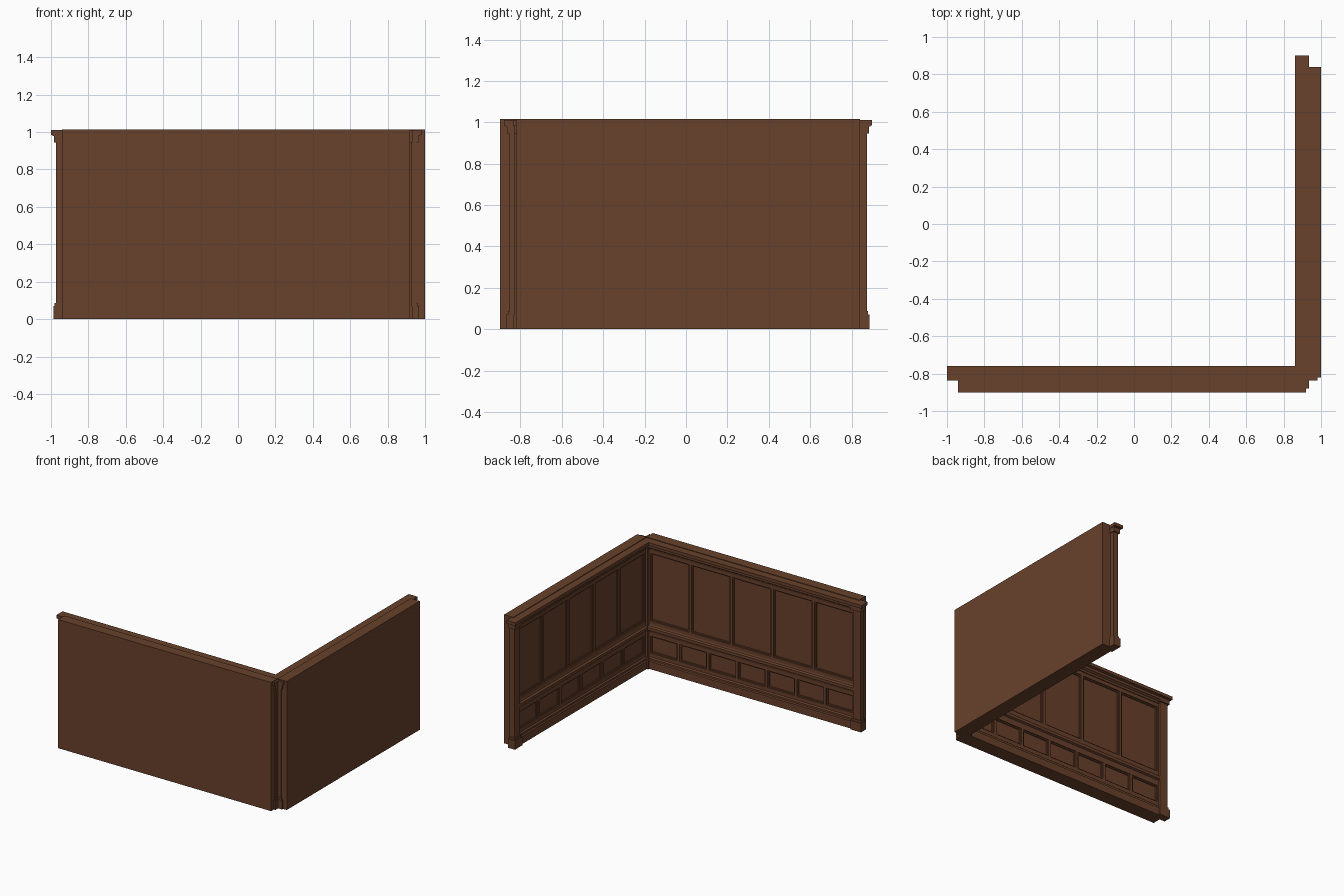
import bpy, bmesh, math
from mathutils import Matrix

if "Cube" in bpy.data.objects:
    bpy.data.objects.remove(bpy.data.objects["Cube"])

wood = bpy.data.materials.new("walnut_wood")
wood.diffuse_color = (0.138, 0.053, 0.025, 1)
wood.use_nodes = True
wood.node_tree.nodes["Principled BSDF"].inputs["Base Color"].default_value = wood.diffuse_color


def finish(name, bm, mat):
    bmesh.ops.recalc_face_normals(bm, faces=bm.faces)
    me = bpy.data.meshes.new(name)
    bm.to_mesh(me)
    bm.free()
    me.materials.append(wood)
    ob = bpy.data.objects.new(name, me)
    ob.matrix_world = mat
    bpy.context.collection.objects.link(ob)


def add_box(bm, s, d, z):
    m = Matrix.Translation(((s[0]+s[1])/2, (d[0]+d[1])/2, (z[0]+z[1])/2)) @ \
        Matrix.Diagonal((s[1]-s[0], d[1]-d[0], z[1]-z[0], 1))
    bmesh.ops.create_cube(bm, size=1, matrix=m)


def sweep(name, profile, s0, s1, mat):
    # profile of (depth, height) pushed along the wall
    bm = bmesh.new()
    f = bm.faces.new([bm.verts.new((s0, d, z)) for d, z in profile])
    r = bmesh.ops.extrude_face_region(bm, geom=[f])
    bmesh.ops.translate(bm, vec=(s1-s0, 0, 0),
                        verts=[v for v in r["geom"] if isinstance(v, bmesh.types.BMVert)])
    finish(name, bm, mat)


def frame_row(name, s0, s1, z0, z1, n, mat):
    # rails, stiles and a stepped inner bead around each recessed panel
    bm = bmesh.new()
    h, t, b = 0.011, 0.016, 0.009
    w = (s1-s0)/n
    for z in ((z0-0.02, z0+0.01), (z1-0.01, z1+0.02)):
        add_box(bm, (s0, s1), (-0.002, t), z)
    for i in range(n+1):
        c = s0+i*w
        add_box(bm, (max(c-h, s0), min(c+h, s1)), (-0.002, t), (z0, z1))
    for i in range(n):
        a, e, lo, hi = s0+i*w+h, s0+(i+1)*w-h, z0+0.01, z1-0.01
        add_box(bm, (a, a+b), (-0.002, 0.008), (lo, hi))
        add_box(bm, (e-b, e), (-0.002, 0.008), (lo, hi))
        add_box(bm, (a, e), (-0.002, 0.008), (lo, lo+b))
        add_box(bm, (a, e), (-0.002, 0.008), (hi-b, hi))
    finish(name, bm, mat)


def post(name, c, mat):
    bm = bmesh.new()
    # half width, back depth, front depth, bottom, top
    for hw, d0, d1, z0, z1 in ((0.047, -0.013, 0.047, 0, 0.07),
                               (0.040, -0.010, 0.040, 0.07, 0.087),
                               (0.034, -0.008, 0.034, 0.087, 0.945),
                               (0.045, -0.012, 0.045, 0.945, 0.98),
                               (0.060, -0.016, 0.060, 0.985, 1.01),
                               (0.052, -0.014, 0.052, 0.98, 0.985)):
        add_box(bm, (c-hw, c+hw), (d0, d1), (z0, z1))
    finish(name, bm, mat)


def wall(label, s0, s1, n_up, n_low, mat):
    # plain backing slab
    bm = bmesh.new()
    add_box(bm, (s0, s1), (-0.08, 0), (0, 1.015))
    finish(label+"_slab", bm, mat)
    # mouldings
    sweep(label+"_baseboard", [(-.002, 0), (.034, 0), (.034, .06), (.026, .066),
                               (.026, .08), (.016, .088), (-.002, .088)], s0, s1, mat)
    sweep(label+"_chair_rail", [(-.002, .28), (.016, .28), (.02, .295), (.034, .302),
                                (.034, .325), (.02, .332), (.016, .345), (-.002, .345)], s0, s1, mat)
    sweep(label+"_cornice", [(-.002, .935), (.022, .935), (.026, .95), (.042, .96),
                             (.042, .98), (.06, .985), (.06, 1.01), (-.002, 1.01)], s0, s1, mat)
    # panelling
    frame_row(label+"_lower_panels", s0+0.034, s1-0.034, 0.108, 0.262, n_low, mat)
    frame_row(label+"_upper_panels", s0+0.034, s1-0.034, 0.362, 0.915, n_up, mat)
    for tag, c in (("start", s0), ("end", s1)):
        post(label+"_post_"+tag, c, mat)


# long front wall, then side wall turned a quarter
wall("front_wall", -0.94, 0.92, 5, 7, Matrix.Translation((0, -0.82, 0)))
wall("side_wall", -0.82, 0.84, 5, 6,
     Matrix.Translation((0.92, 0, 0)) @ Matrix.Rotation(math.pi/2, 4, 'Z'))
